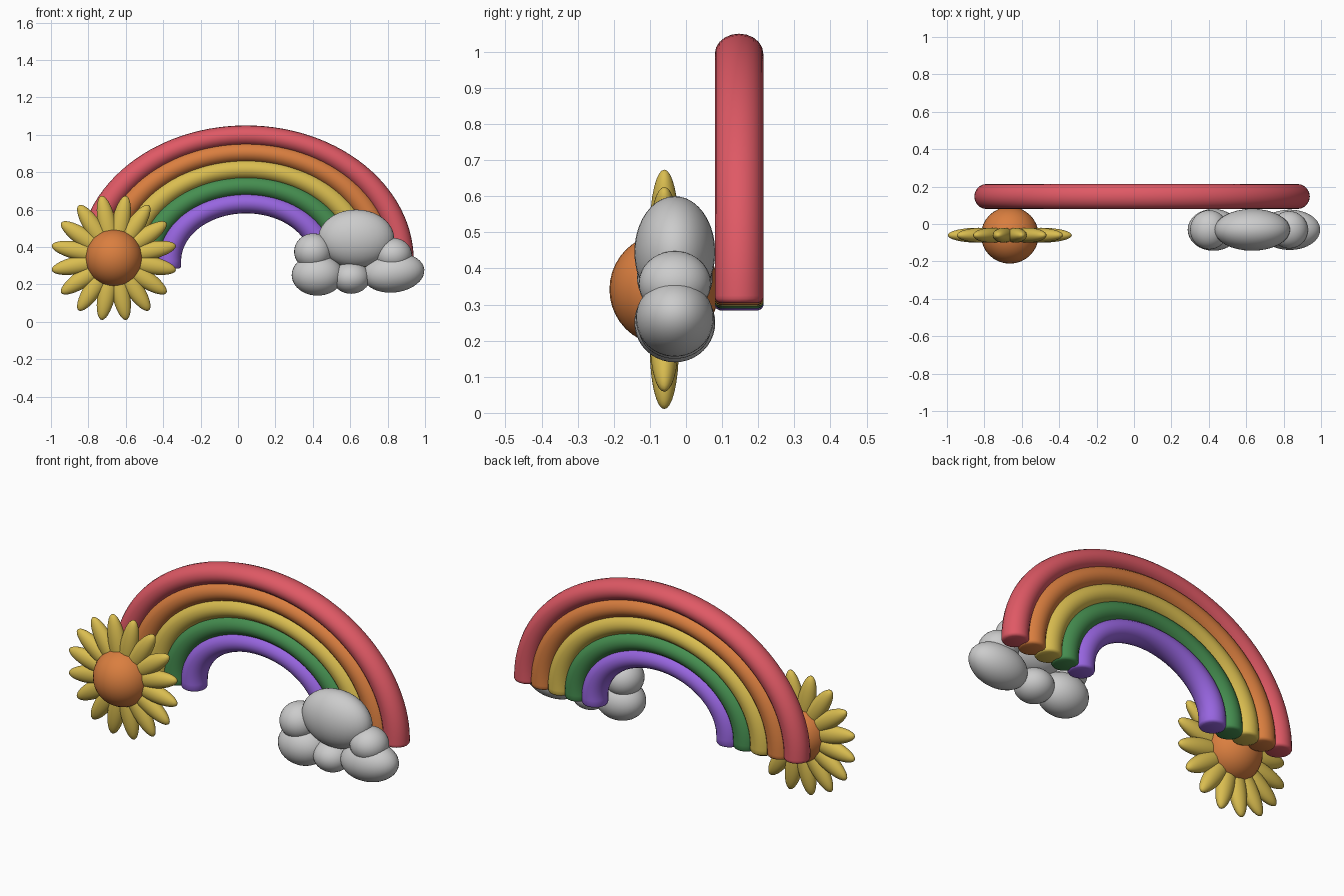
import bpy, bmesh, math
from mathutils import Matrix, Vector

if "Cube" in bpy.data.objects:
    bpy.data.objects.remove(bpy.data.objects["Cube"])


def material(name, rgb):
    m = bpy.data.materials.new(name)
    m.diffuse_color = (*rgb, 1)
    m.use_nodes = True
    m.node_tree.nodes["Principled BSDF"].inputs["Base Color"].default_value = m.diffuse_color
    return m


RED = material("red", (0.74, 0.10, 0.13))
ORANGE = material("orange", (0.70, 0.21, 0.05))
YELLOW = material("yellow", (0.70, 0.51, 0.08))
GREEN = material("green", (0.06, 0.27, 0.08))
VIOLET = material("violet", (0.31, 0.13, 0.74))


def finish(name, bm, mat=None):
    bmesh.ops.recalc_face_normals(bm, faces=bm.faces)
    me = bpy.data.meshes.new(name)
    bm.to_mesh(me)
    bm.free()
    ob = bpy.data.objects.new(name, me)
    bpy.context.collection.objects.link(ob)
    if mat:
        me.materials.append(mat)
    bpy.context.view_layer.objects.active = ob
    ob.select_set(True)
    bpy.ops.object.shade_smooth_by_angle(angle=math.radians(50))
    ob.select_set(False)
    return ob


def ellipsoid(bm, loc, semi, tilt=0.0):
    mat = (Matrix.Translation(loc) @ Matrix.Rotation(tilt, 4, 'Y')
           @ Matrix.Diagonal((*semi, 1)))
    bmesh.ops.create_uvsphere(bm, u_segments=32, v_segments=20, radius=1, matrix=mat)


# Rainbow band: round tube swept along a half ellipse, with softened ends
def band(name, a, b, z_end, mat):
    cx, cy, z0, seg, sides = 0.043, 0.147, 0.325, 56, 20
    rx, ry, rz = 0.067, 0.067, 0.055
    stations = [(0, z_end - z0, 0.80), (0, z_end - z0 + 0.004, 0.93),
                (0, z_end - z0 + 0.012, 1)]
    stations += [(math.pi * i / seg, 0, 1) for i in range(seg + 1)]
    stations += [(math.pi, d, s) for _, d, s in reversed(stations[:3])]
    bm = bmesh.new()
    rings = []
    for t, drop, s in stations:
        ring = []
        for k in range(sides):
            p = math.tau * k / sides
            out = math.cos(p) * s
            ring.append(bm.verts.new((cx + (a + rx * out) * math.cos(t),
                                      cy + ry * s * math.sin(p),
                                      z0 + drop + (b + rz * out) * math.sin(t))))
        rings.append(ring)
    for r0, r1 in zip(rings, rings[1:]):
        for k in range(sides):
            j = (k + 1) % sides
            bm.faces.new((r0[k], r0[j], r1[j], r1[k]))
    bm.faces.new(rings[0])
    bm.faces.new(rings[-1])
    finish(name, bm, mat)


colours = [("red", RED), ("orange", ORANGE), ("yellow", YELLOW),
           ("green", GREEN), ("violet", VIOLET)]
for i, (label, mat) in enumerate(colours):
    band(label + "_rainbow_band", 0.83 - 0.104 * i, 0.67 - 0.09 * i,
         0.304 - 0.005 * i, mat)

# Sun: ball and a ring of sixteen rays
SUN = Vector((-0.664, -0.06, 0.342))
bm = bmesh.new()
ellipsoid(bm, SUN, (0.154, 0.152, 0.154))
finish("sun_ball", bm, ORANGE)

bm = bmesh.new()
for i in range(16):
    ang = math.tau * (i + 0.5) / 16
    d = Vector((math.cos(ang), 0, -math.sin(ang)))
    ellipsoid(bm, SUN + d * 0.17, (0.168, 0.04, 0.049), ang)
finish("sun_rays", bm, YELLOW)

# Cloud: overlapping puffs
puffs = [
    ("cloud_top", (0.632, 0.445), (0.203, 0.112, 0.155), 0),
    ("cloud_left_upper", (0.402, 0.375), (0.102, 0.105, 0.098), 0),
    ("cloud_left_lower", (0.425, 0.25), (0.138, 0.112, 0.11), 0),
    ("cloud_middle", (0.605, 0.235), (0.1, 0.1, 0.085), 0),
    ("cloud_right_lower", (0.832, 0.262), (0.165, 0.108, 0.105), -0.12),
    ("cloud_right_upper", (0.83, 0.358), (0.1, 0.1, 0.09), 0),
]
for name, (x, z), semi, tilt in puffs:
    bm = bmesh.new()
    ellipsoid(bm, (x, -0.031, z), semi, tilt)
    finish(name, bm)
